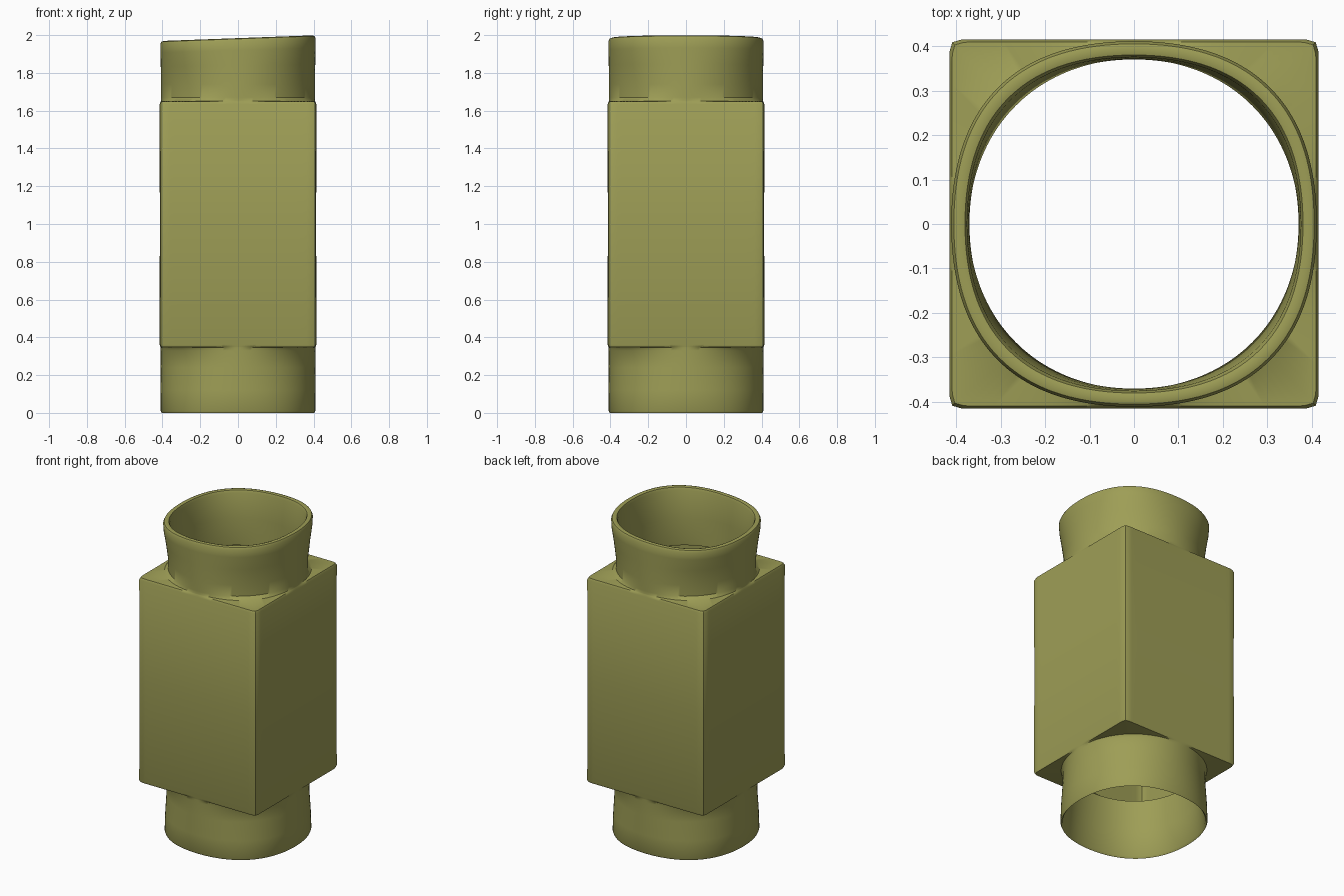
import bpy, bmesh, math

if "Cube" in bpy.data.objects:
    bpy.data.objects.remove(bpy.data.objects["Cube"])

N = 192  # points per ring

olive = bpy.data.materials.new("olive")
olive.diffuse_color = (0.342, 0.342, 0.093, 1.0)
olive.use_nodes = True
olive.node_tree.nodes["Principled BSDF"].inputs["Base Color"].default_value = olive.diffuse_color


def round_ring(axis_r, diag_r):
    """Nearly round section with separate axis and diagonal radii."""
    return lambda t: axis_r + (diag_r - axis_r) * math.sin(2 * t) ** 2


def square_ring(half, n=44):
    """Square section with slightly rounded corners."""
    return lambda t: half / (abs(math.cos(t)) ** n + abs(math.sin(t)) ** n) ** (1 / n)


# (height, section, tilt along x): outside going up, then inside going down
sections = [
    # bottom collar, outside
    (0.000, round_ring(0.404, 0.420), 0),
    (0.010, round_ring(0.409, 0.424), 0),
    (0.120, round_ring(0.410, 0.420), 0),
    (0.240, round_ring(0.410, 0.412), 0),
    (0.330, round_ring(0.410, 0.410), 0),
    (0.346, round_ring(0.411, 0.420), 0),
    # square body, outside
    (0.350, square_ring(0.411), 0),
    (0.362, square_ring(0.415), 0),
    (1.000, square_ring(0.414), 0),
    (1.635, square_ring(0.415), 0),
    (1.648, square_ring(0.409), 0),
    # top collar, outside
    (1.652, round_ring(0.408, 0.425), 0),
    (1.670, round_ring(0.408, 0.404), 0),
    (1.740, round_ring(0.408, 0.404), 0),
    (1.840, round_ring(0.409, 0.417), 0.015),
    (1.920, round_ring(0.411, 0.430), 0.030),
    (1.968, round_ring(0.411, 0.433), 0.037),
    # rounded top lip
    (1.980, round_ring(0.405, 0.427), 0.037),
    (1.984, round_ring(0.393, 0.414), 0.037),
    (1.980, round_ring(0.380, 0.400), 0.037),
    (1.965, round_ring(0.375, 0.393), 0.037),
    # top bore
    (1.800, round_ring(0.373, 0.384), 0),
    (1.640, round_ring(0.371, 0.376), 0),
    (1.630, round_ring(0.371, 0.378), 0),
    # square cavity
    (1.625, square_ring(0.380), 0),
    (0.370, square_ring(0.380), 0),
    # bottom bore
    (0.360, round_ring(0.370, 0.380), 0),
    (0.335, round_ring(0.370, 0.380), 0),
    (0.180, round_ring(0.380, 0.392), 0),
    (0.012, round_ring(0.394, 0.410), 0),
]

# loft all the rings into one closed shell
bm = bmesh.new()
rings = []
for z, radius, tilt in sections:
    ring = []
    for i in range(N):
        t = 2 * math.pi * i / N
        r = radius(t)
        x, y = r * math.cos(t), r * math.sin(t)
        ring.append(bm.verts.new((x, y, z + tilt * x)))
    rings.append(ring)
for a, b in zip(rings, rings[1:] + rings[:1]):
    for i in range(N):
        j = (i + 1) % N
        bm.faces.new((a[i], a[j], b[j], b[i]))
bmesh.ops.recalc_face_normals(bm, faces=bm.faces)

mesh = bpy.data.meshes.new("pipe_coupling")
bm.to_mesh(mesh)
bm.free()
mesh.materials.append(olive)
coupling = bpy.data.objects.new("pipe_coupling", mesh)
bpy.context.collection.objects.link(coupling)

# smooth shading with sharp ledges
bpy.context.view_layer.objects.active = coupling
coupling.select_set(True)
bpy.ops.object.shade_smooth_by_angle(angle=math.radians(40))
